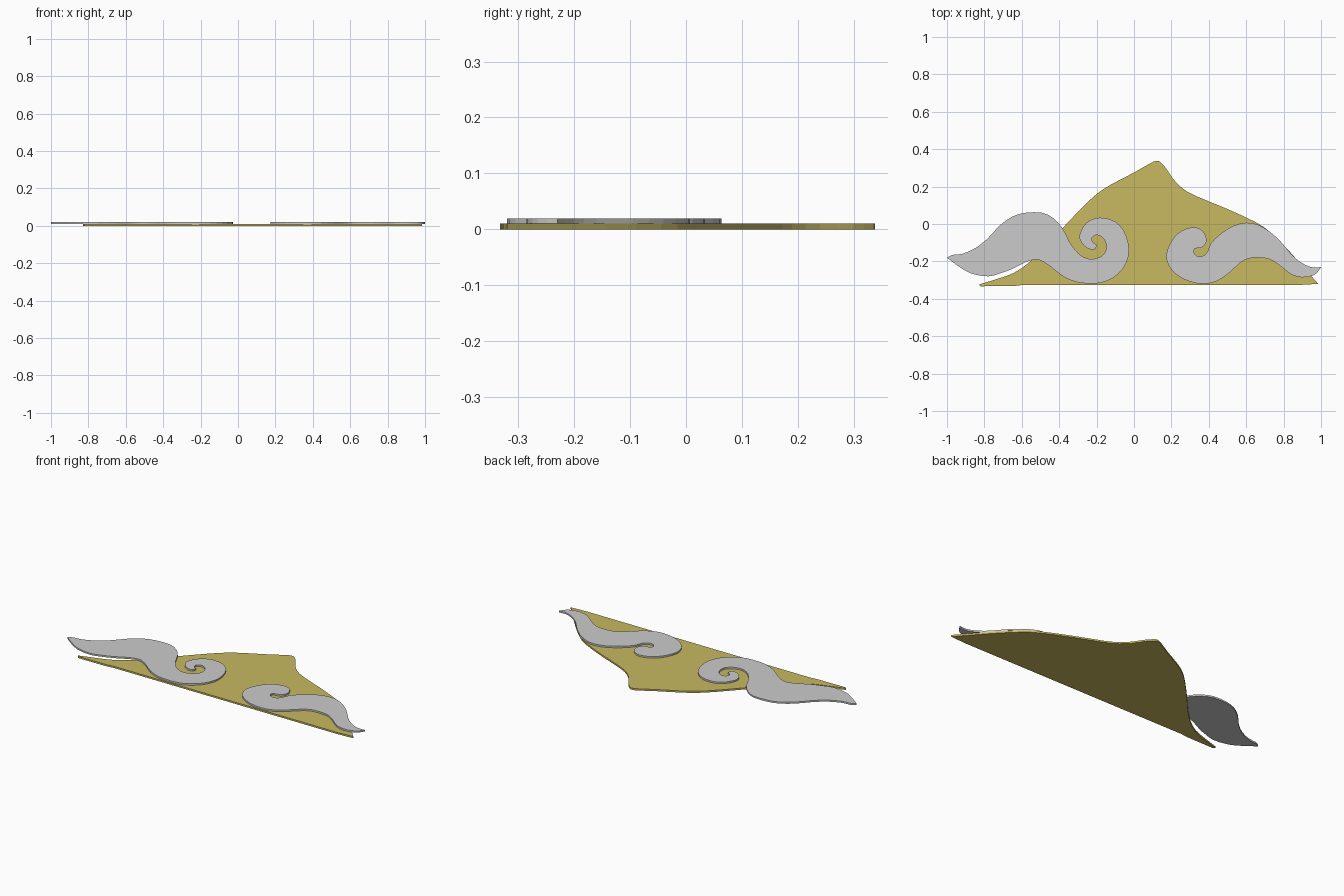
import bpy, bmesh
from mathutils import Vector


def smooth_run(pts, steps=2):
    """Catmull-Rom through a run of points; the run's ends stay sharp."""
    p = [Vector(q) for q in pts]
    p = [2 * p[0] - p[1]] + p + [2 * p[-1] - p[-2]]
    out = []
    for a, b, c, d in zip(p, p[1:], p[2:], p[3:]):
        for i in range(steps):
            t = i / steps
            out.append(0.5 * (2 * b + (c - a) * t + (2 * a - 5 * b + 4 * c - d) * t * t
                              + (3 * b - a - 3 * c + d) * t ** 3))
    return out


def plate(name, runs, z0, z1, color=None):
    """Flat plate from outline runs, each run joined to the next at a corner."""
    outline = []
    for i, run in enumerate(runs):
        outline += smooth_run(run + [runs[(i + 1) % len(runs)][0]])
    bm = bmesh.new()
    face = bm.faces.new([bm.verts.new((v.x, v.y, z0)) for v in outline])
    ext = bmesh.ops.extrude_face_region(bm, geom=[face], use_keep_orig=True)
    for v in ext["geom"]:
        if isinstance(v, bmesh.types.BMVert):
            v.co.z = z1
    bmesh.ops.recalc_face_normals(bm, faces=bm.faces)
    caps = [f for f in bm.faces if len(f.verts) > 4]
    bmesh.ops.triangulate(bm, faces=caps)
    me = bpy.data.meshes.new(name)
    bm.to_mesh(me)
    bm.free()
    ob = bpy.data.objects.new(name, me)
    bpy.context.collection.objects.link(ob)
    if color:
        mat = bpy.data.materials.new(name + "_material")
        mat.diffuse_color = color
        me.materials.append(mat)
    return ob


# Gold backing plate: right slope, left slope, bottom edge
plate("backing_plate", [
    [(.985, -.32), (.945, -.275), (.83, -.145), (.73, -.045), (.65, .01), (.50, .08),
     (.33, .15), (.26, .19), (.21, .24), (.17, .30)],
    [(.137, .334), (.105, .334), (0, .275), (-.125, .21), (-.20, .16), (-.275, .09),
     (-.38, -.02), (-.47, -.12), (-.56, -.205), (-.64, -.26), (-.72, -.29)],
    [(-.83, -.324)],
    [(-.82, -.333), (-.64, -.331)],
    [(-.60, -.326)],
    [(.88, -.326)],
], 0, .01, (.58, .48, .12, 1))

# Left scroll: upper edge into the curl, then curl outside back to the tail
plate("left_scroll", [
    [(-1, -.18), (-.97, -.165), (-.92, -.16), (-.85, -.13), (-.785, -.08), (-.72, -.01),
     (-.65, .04), (-.58, .06), (-.49, .06), (-.43, .03), (-.38, -.025), (-.345, -.095),
     (-.30, -.155), (-.25, -.185), (-.205, -.185), (-.165, -.165), (-.147, -.13),
     (-.155, -.09), (-.18, -.065), (-.205, -.06), (-.225, -.075), (-.22, -.098)],
    [(-.20, -.11), (-.205, -.132), (-.23, -.137), (-.265, -.118), (-.29, -.08), (-.285, -.04),
     (-.255, .005), (-.21, .03), (-.155, .032), (-.10, .012), (-.055, -.035),
     (-.03, -.105), (-.03, -.175), (-.06, -.24), (-.115, -.29), (-.18, -.315),
     (-.245, -.318), (-.31, -.31), (-.38, -.28), (-.45, -.225), (-.49, -.20),
     (-.52, -.19), (-.57, -.20), (-.65, -.24), (-.72, -.265), (-.78, -.28),
     (-.87, -.265), (-.94, -.225)],
], .01, .0195)

# Right scroll: lower edge around the curl, then inside edge back to the tail
plate("right_scroll", [
    [(1, -.23), (.975, -.265), (.94, -.28), (.895, -.285), (.84, -.27), (.79, -.23),
     (.73, -.19), (.67, -.18), (.61, -.185), (.565, -.21), (.51, -.26), (.445, -.305),
     (.375, -.32), (.295, -.307), (.225, -.27), (.185, -.22), (.173, -.165),
     (.195, -.10), (.235, -.05), (.28, -.025), (.33, -.018), (.37, -.04),
     (.388, -.08), (.38, -.11), (.36, -.127)],
    [(.325, -.13), (.32, -.15), (.335, -.17), (.365, -.172), (.392, -.15), (.41, -.105),
     (.46, -.055), (.53, -.01), (.60, .007), (.66, -.003), (.725, -.04), (.785, -.095),
     (.84, -.16), (.885, -.20), (.93, -.225), (.965, -.233)],
], .01, .0195)
